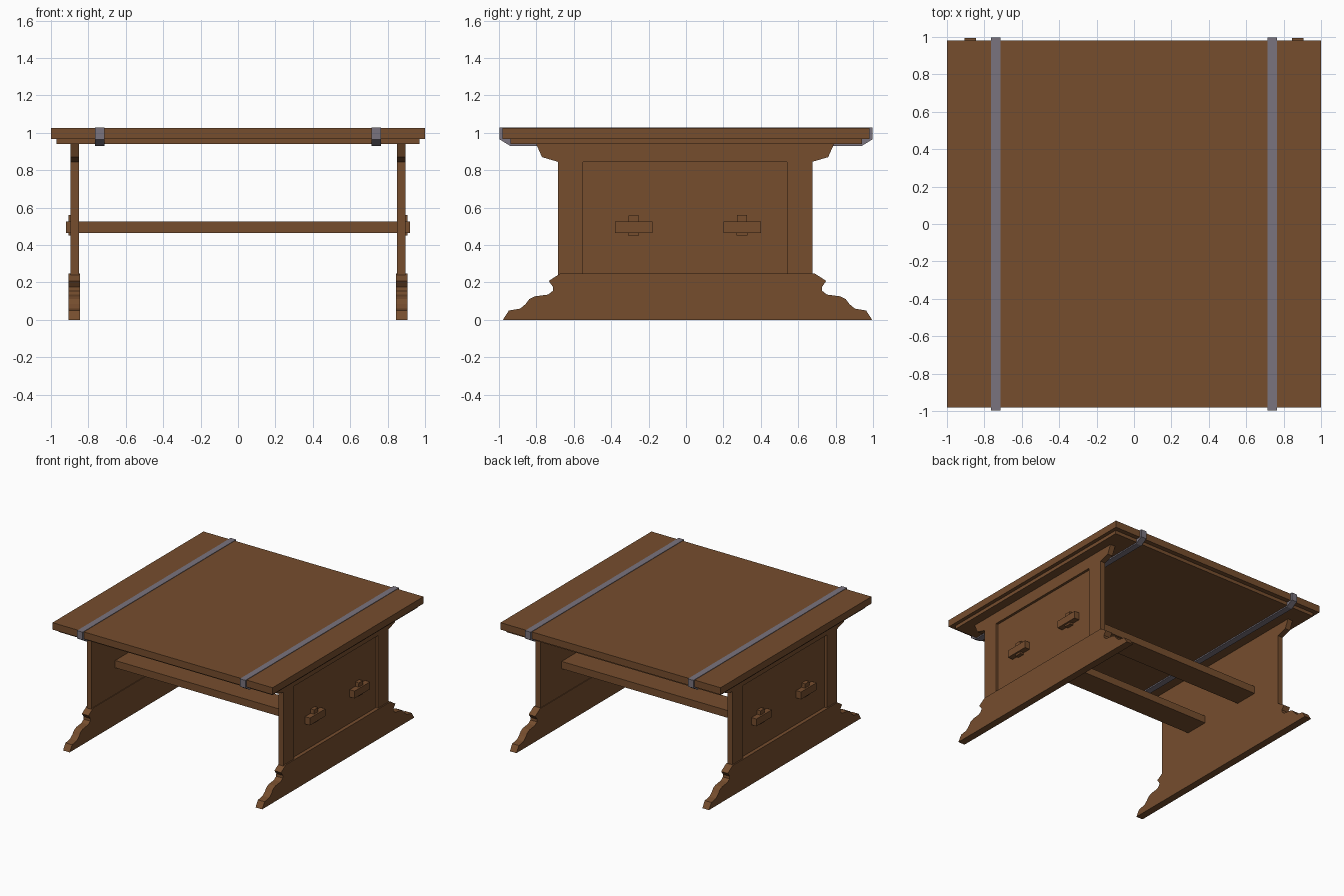
import bpy
import bmesh

cube = bpy.data.objects.get("Cube")
if cube:
    bpy.data.objects.remove(cube, do_unlink=True)


def make_material(name, rgb):
    mat = bpy.data.materials.new(name)
    mat.use_nodes = True
    mat.diffuse_color = (*rgb, 1)
    mat.node_tree.nodes["Principled BSDF"].inputs["Base Color"].default_value = (*rgb, 1)
    return mat


wood = make_material("brown wood", (0.18, 0.075, 0.027))
metal = make_material("grey metal", (0.195, 0.175, 0.21))


def prism(name, profile, x0, x1, mat):
    """Extrude a (y, z) outline along x."""
    bm = bmesh.new()
    face = bm.faces.new([bm.verts.new((x0, y, z)) for y, z in profile])
    result = bmesh.ops.extrude_face_region(bm, geom=[face])
    moved = [v for v in result["geom"] if isinstance(v, bmesh.types.BMVert)]
    bmesh.ops.translate(bm, vec=(x1 - x0, 0, 0), verts=moved)
    bmesh.ops.recalc_face_normals(bm, faces=bm.faces)
    mesh = bpy.data.meshes.new(name)
    bm.to_mesh(mesh)
    bm.free()
    mesh.materials.append(mat)
    obj = bpy.data.objects.new(name, mesh)
    bpy.context.collection.objects.link(obj)
    return obj


def box(name, x, y, z, mat):
    outline = [(y[0], z[0]), (y[1], z[0]), (y[1], z[1]), (y[0], z[1])]
    return prism(name, outline, x[0], x[1], mat)


def symmetric(half, centre):
    """Mirror a half outline, listed from bottom to top, about y = centre."""
    return ([(centre + y, z) for y, z in half]
            + [(centre - y, z) for y, z in reversed(half)])


# Table top with a stepped underside
box("table_top", (-1, 1), (-0.98, 0.98), (0.968, 1.025), wood)
box("top_support", (-0.97, 0.97), (-0.938, 0.942), (0.94, 0.968), wood)

foot_half = [(0.987, 0), (0.955, 0.05), (0.895, 0.06), (0.865, 0.085),
             (0.845, 0.112), (0.815, 0.126), (0.745, 0.135), (0.72, 0.155),
             (0.718, 0.175), (0.742, 0.208), (0.68, 0.248)]
leg_half = [(0.68, 0.2), (0.68, 0.845), (0.765, 0.87), (0.797, 0.942)]
strap_half = [(0.94, 0.93), (0.997, 0.965), (0.997, 1.029)]

for side, label in ((1, "left"), (-1, "right")):
    # End panel with a recessed field on its outer face
    leg = prism(label + "_end_panel", symmetric(leg_half, -0.005),
                side * 0.85, side * 0.895, wood)
    cutter = box(label + "_panel_cutter", (side * 0.875, side * 0.95),
                 (-0.55, 0.54), (0.23, 0.845), wood)
    cutter.hide_render = True
    cutter.hide_viewport = True
    cutter.display_type = 'WIRE'
    cut = leg.modifiers.new("recess", 'BOOLEAN')
    cut.operation = 'DIFFERENCE'
    cut.solver = 'EXACT'
    cut.object = cutter

    # Scrolled foot
    prism(label + "_foot", symmetric(foot_half, 0.008),
          side * 0.845, side * 0.905, wood)

    # Metal strap wrapped round the top
    prism(label + "_strap", symmetric(strap_half, 0),
          side * 0.715, side * 0.765, metal)

# Stretcher rails, each locked by a wedge at both ends
for y, label in ((-0.28, "front"), (0.3, "back")):
    box(label + "_stretcher", (-0.92, 0.92), (y - 0.1, y + 0.1), (0.465, 0.525), wood)
    for side, end in ((1, "left"), (-1, "right")):
        wedge = [(y - 0.03, 0.45), (y + 0.03, 0.45), (y + 0.026, 0.56), (y - 0.026, 0.56)]
        prism(f"{label}_{end}_wedge", wedge, side * 0.87, side * 0.906, wood)
